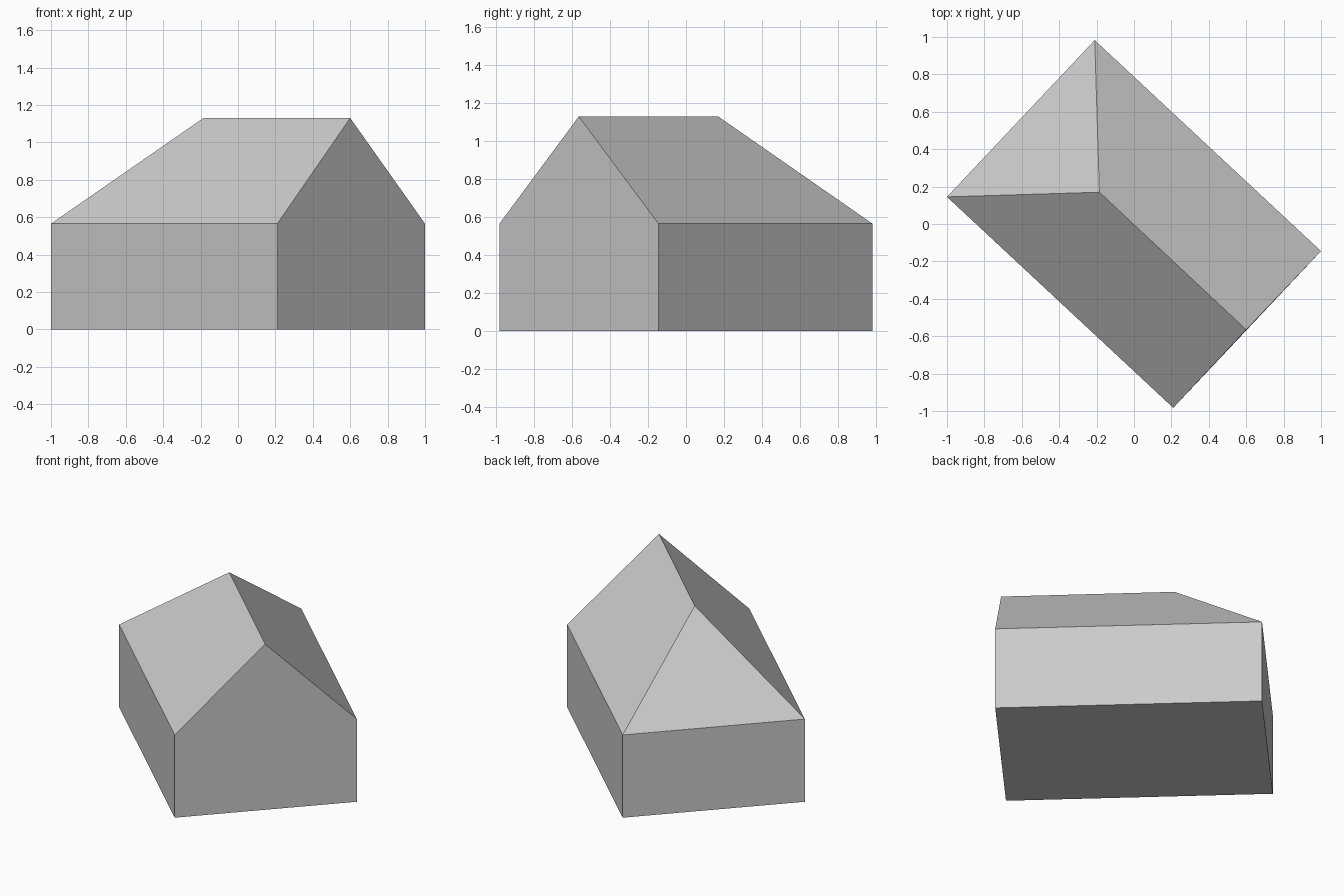
import bpy
import bmesh

cube = bpy.data.objects.get("Cube")
if cube:
    bpy.data.objects.remove(cube, do_unlink=True)

EAVE, RIDGE = 0.565, 1.13

# One plain grey for the whole building
grey = bpy.data.materials.new("plain grey")
grey.use_nodes = True
colour = (0.6, 0.6, 0.6, 1)
grey.diffuse_color = colour
grey.node_tree.nodes["Principled BSDF"].inputs["Base Color"].default_value = colour


def build(name, faces):
    """Make a flat-shaded object from lists of corner points."""
    bm = bmesh.new()
    for points in faces:
        bm.faces.new([bm.verts.new(p) for p in points])
    bmesh.ops.remove_doubles(bm, verts=bm.verts, dist=0.0001)
    mesh = bpy.data.meshes.new(name)
    bm.to_mesh(mesh)
    bm.free()
    mesh.materials.append(grey)
    obj = bpy.data.objects.new(name, mesh)
    bpy.context.collection.objects.link(obj)
    return obj


# Footprint, counter-clockwise from the right-hand corner
plan = [(-1, 0.145), (0.21, -0.983), (1, -0.145), (-0.21, 0.983)]
base = [(x, y, 0) for x, y in plan]
right, front, left, back = eave = [(x, y, EAVE) for x, y in plan]
gable_peak = (0.6, -0.565, RIDGE)
hip_peak = (-0.185, 0.17, RIDGE)

# Walls and floor; the wall between front and left rises into a gable
walls = [base[::-1]]
for i in range(4):
    j = (i + 1) % 4
    wall = [base[i], base[j], eave[j], eave[i]]
    if i == 1:
        wall.insert(3, gable_peak)
    walls.append(wall)
build("walls", walls)

# Two long roof slopes and the sloping hip at the far end
build("roof", [
    [right, front, gable_peak, hip_peak],
    [left, back, hip_peak, gable_peak],
    [back, right, hip_peak],
])
